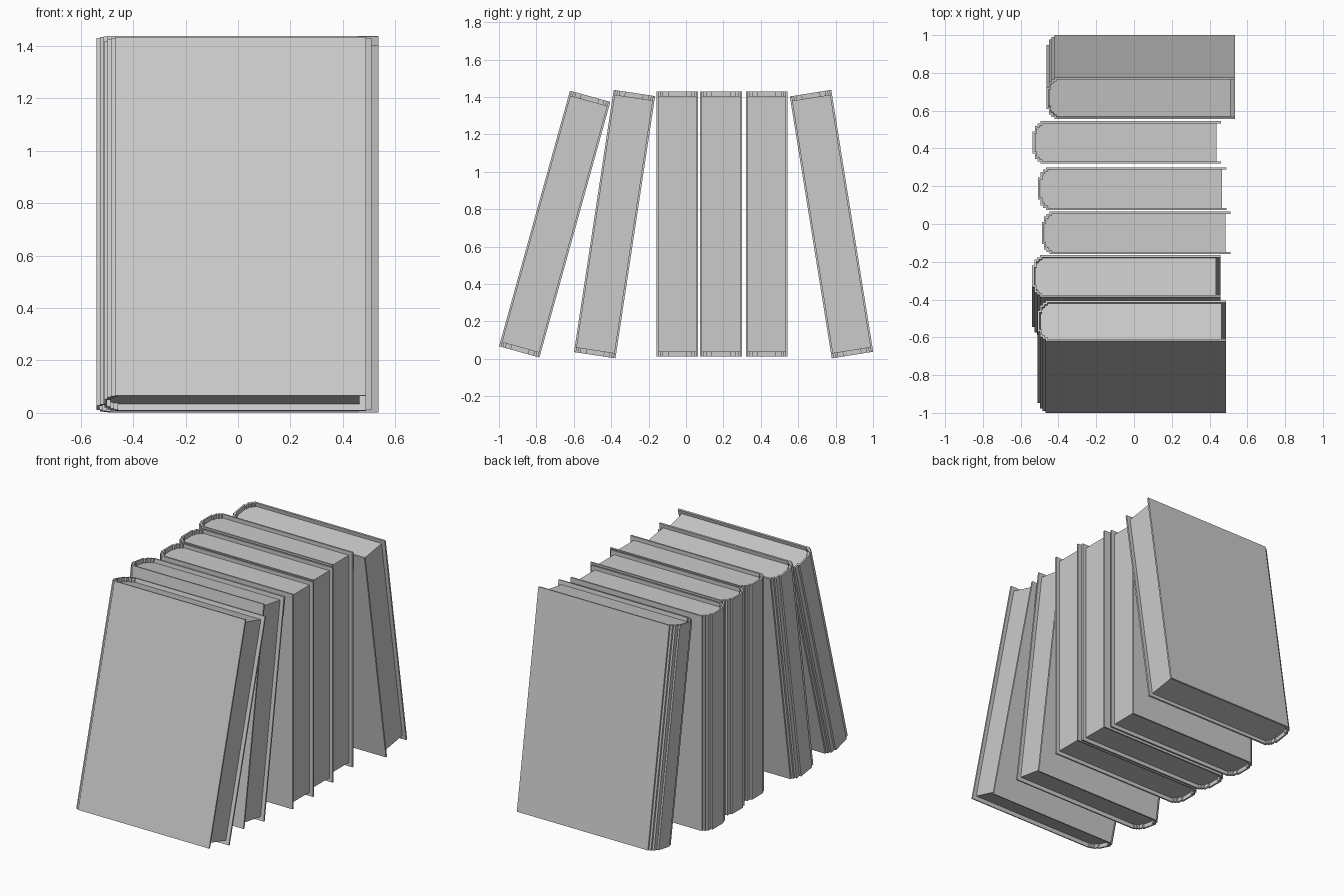
import bpy
import bmesh
from math import radians

cube = bpy.data.objects.get("Cube")
if cube:
    bpy.data.objects.remove(cube, do_unlink=True)

GREY = (0.6, 0.6, 0.6, 1.0)
grey = bpy.data.materials.new("plain grey")
grey.use_nodes = True
grey.diffuse_color = GREY
grey.node_tree.nodes["Principled BSDF"].inputs["Base Color"].default_value = GREY

HEIGHT, HALF, LENGTH = 1.418, 0.112, 0.998
BOARD, MARGIN = 0.011, 0.025
# Spine steps: distance from the back of the spine, half width there
STEPS = [(0.0, 0.058), (0.012, 0.088), (0.026, 0.101), (0.041, HALF)]


def stepped_half(grow, inset):
    """Upper half of the stepped spine, walking from the back to the fore-edge."""
    pts = []
    for i, (x, w) in enumerate(STEPS):
        pts.append((x + grow, w - inset))
        if i + 1 < len(STEPS):
            pts.append((STEPS[i + 1][0] + grow, w - inset))
    return pts + [(LENGTH, HALF - inset)]


def mirrored(half):
    return [(x, -y) for x, y in reversed(half)] + half


def prism(name, outline, height, centre, lean):
    """Extrude an outline upwards, centred on its own origin, then lean it."""
    bm = bmesh.new()
    face = bm.faces.new([bm.verts.new((x, y, -height / 2)) for x, y in outline])
    up = bmesh.ops.extrude_face_region(bm, geom=[face])["geom"]
    bmesh.ops.translate(bm, vec=(0, 0, height),
                        verts=[v for v in up if isinstance(v, bmesh.types.BMVert)])
    bmesh.ops.recalc_face_normals(bm, faces=bm.faces)
    mesh = bpy.data.meshes.new(name)
    bm.to_mesh(mesh)
    bm.free()
    mesh.materials.append(grey)
    obj = bpy.data.objects.new(name, mesh)
    obj.location = centre
    obj.rotation_euler.x = -radians(lean)
    bpy.context.collection.objects.link(obj)


# Cover: two boards joined by the stepped spine, open at the fore-edge
outer = mirrored(stepped_half(0, 0))
inner = mirrored(stepped_half(BOARD, BOARD))
cover = outer + inner[::-1]

# Pages: block with chamfered corners at the spine
side = HALF - BOARD
pages = mirrored([(0.014, 0.045), (0.028, 0.076), (0.055, side),
                  (LENGTH - MARGIN, side)])

# Each book: spine x, centre y, lean towards the back in degrees
BOOKS = [(-0.51, -0.702, 15.5), (-0.539, -0.382, 8.6), (-0.488, -0.047, 0),
         (-0.508, 0.187, 0), (-0.537, 0.432, 0), (-0.463, 0.778, -9.1)]

for n, (x, y, lean) in enumerate(BOOKS, 1):
    centre = (x, y, 0.72)
    prism(f"book_{n}_cover", cover, HEIGHT, centre, lean)
    prism(f"book_{n}_pages", pages, HEIGHT - 2 * MARGIN, centre, lean)
